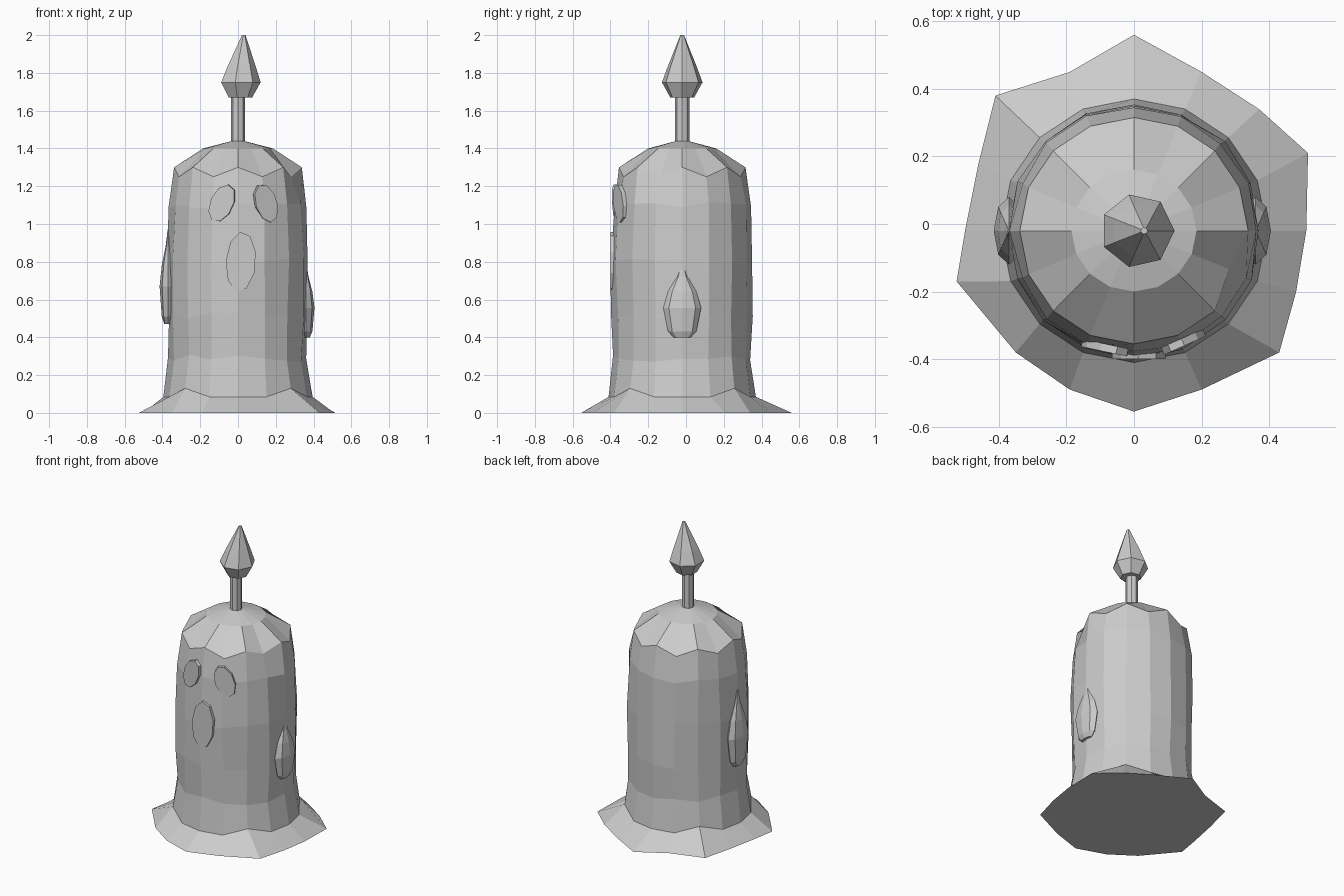
import bpy, bmesh, random
from math import sin, cos, pi, radians
from mathutils import Matrix, Vector

random.seed(4)
cube = bpy.data.objects.get("Cube")
if cube:
    bpy.data.objects.remove(cube)

wax = bpy.data.materials.new("pale grey wax")
wax.use_nodes = True
COLOUR = (0.6, 0.6, 0.6, 1)
wax.diffuse_color = COLOUR
wax.node_tree.nodes["Principled BSDF"].inputs["Base Color"].default_value = COLOUR

AXIS_Y = -0.02
SIDES = 16


def loft(name, rings):
    """Skin a list of equal point rings and cap both ends."""
    bm = bmesh.new()
    loops = [[bm.verts.new(p) for p in ring] for ring in rings]
    n = len(loops[0])
    for low, high in zip(loops, loops[1:]):
        for i in range(n):
            j = (i + 1) % n
            bm.faces.new((low[i], low[j], high[j], high[i]))
    bm.faces.new(loops[0][::-1])
    bm.faces.new(loops[-1])
    bmesh.ops.recalc_face_normals(bm, faces=bm.faces)
    mesh = bpy.data.meshes.new(name)
    bm.to_mesh(mesh)
    bm.free()
    mesh.materials.append(wax)
    obj = bpy.data.objects.new(name, mesh)
    bpy.context.collection.objects.link(obj)
    return obj


def ring(n, rx, ry, z, cx=0, cy=AXIS_Y):
    return [(cx + rx * cos(2 * pi * i / n), cy + ry * sin(2 * pi * i / n), z)
            for i in range(n)]


def wobble(points, amount):
    return [(x * (1 + random.uniform(-amount, amount)),
             y * (1 + random.uniform(-amount, amount)),
             z + random.uniform(-amount, amount)) for x, y, z in points]


# Uneven pooled hem, counter-clockwise from +x
hem = [(.51, -.02), (.515, .21), (.37, .34), (.2, .45), (0, .56), (-.19, .45),
       (-.41, .38), (-.46, .18), (-.5, -.02), (-.525, -.17), (-.35, -.38),
       (-.19, -.49), (0, -.555), (.2, -.49), (.43, -.38), (.48, -.2)]

# Skirt top rises at the diagonals
skirt = [(x, y, .13 if i % 4 == 2 else .085)
         for i, (x, y, z) in enumerate(ring(SIDES, .395, .39, 0))]

# Column, then a zigzag wax lip with one slumped sector
column = [wobble(ring(SIDES, r, r, z), .02)
          for r, z in ((.365, .29), (.37, .52), (.375, .8), (.362, 1.1))]
lip = [(x, y, 1.25 if i % 2 else 1.3)
       for i, (x, y, z) in enumerate(ring(SIDES, .338, .335, 0))]
x, y, z = lip[15]
lip[15] = (x * .9, y * .9, z)
crown = ring(SIDES, .185, .18, 1.4)
loft("candle_body", [[(x, y, 0) for x, y in hem], skirt, *column, lip, crown,
                     ring(SIDES, .03, .03, 1.44)])

# Wick and flame
loft("wick", [ring(8, .038, .038, z) for z in (1.42, 1.7)])
loft("flame", [ring(7, r, r, z, cx) for r, z, cx in
               ((.065, 1.67, .01), (.11, 1.75, .01), (.08, 1.83, .015),
                (.01, 2, .03))])


# Teardrop wax runs on both sides
def drip(name, side, bottom, height, out):
    profile = ((0, .045), (.08, .075), (.4, .1), (.62, .075), (.82, .03), (1, .006))
    loft(name, [ring(8, w * .45, w, bottom + height * t, side * (out - .045))
                for t, w in profile])


drip("left_drip", 1, .4, .39, .405)
drip("right_drip", -1, .47, .5, .415)


# Shallow oval plates for the face
def plate(name, at, half_width, half_height, tilt, yaw):
    obj = loft(name, [[(half_width * cos(a) * s, y, half_height * sin(a) * s)
                       for a in [2 * pi * (i + .5) / 9 for i in range(9)]]
                      for y, s in ((.015, 1), (-.008, 1))])
    obj.data.transform(Matrix.Translation(Vector(at))
                       @ Matrix.Rotation(radians(yaw), 4, 'Z')
                       @ Matrix.Rotation(radians(tilt), 4, 'Y'))


plate("left_eye", (.148, -.352, 1.11), .062, .105, -20, 24)
plate("right_eye", (-.085, -.37, 1.11), .062, .105, 25, -12)
plate("mouth", (.015, -.392, .8), .08, .16, 4, 0)
